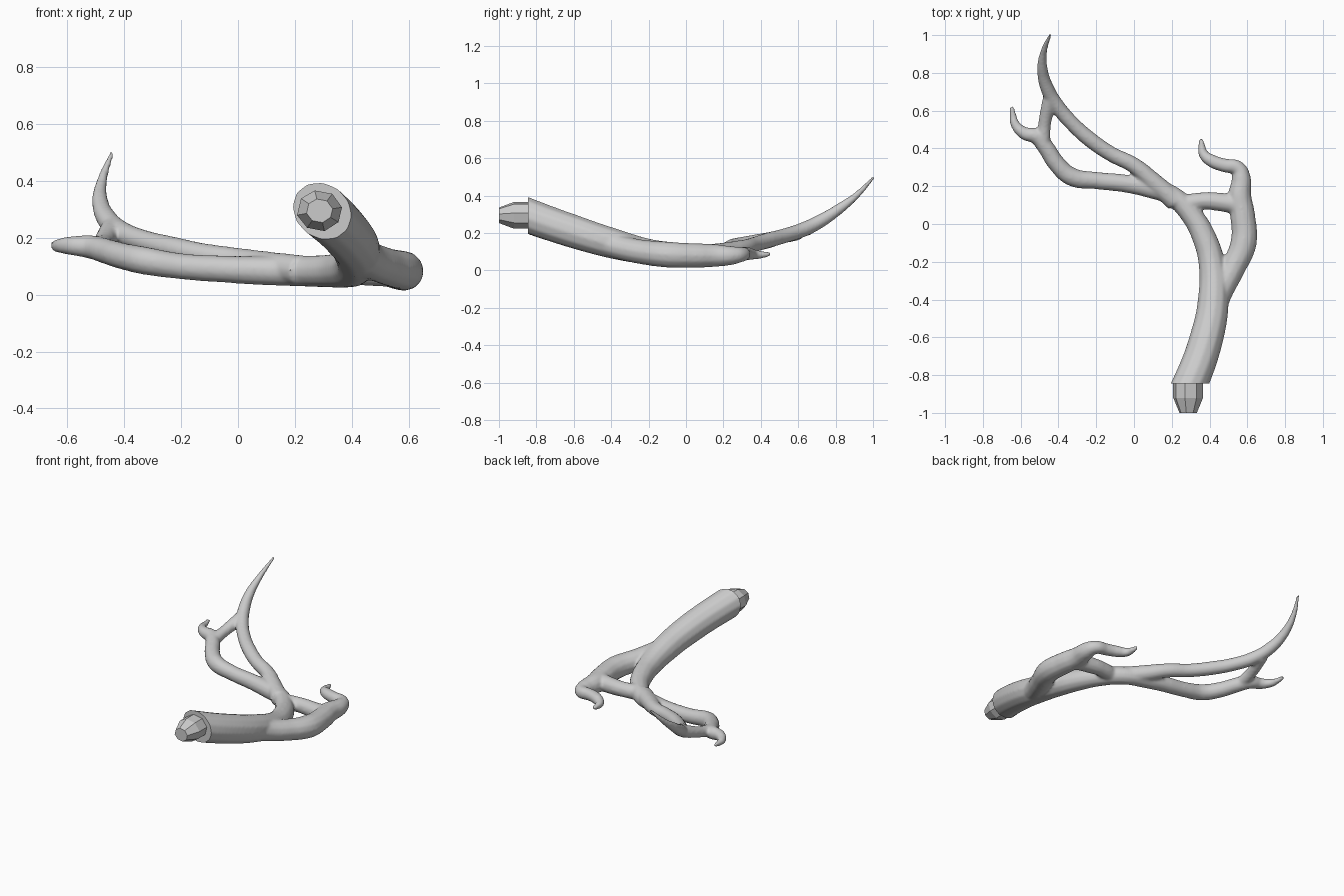
import bpy, bmesh, math
from mathutils import Vector

old = bpy.data.objects.get("Cube")
if old:
    bpy.data.objects.remove(old, do_unlink=True)

grey = bpy.data.materials.new("warm grey")
grey.use_nodes = True
color = (0.6, 0.6, 0.6, 1)
grey.diffuse_color = color
grey.node_tree.nodes["Principled BSDF"].inputs["Base Color"].default_value = color

# Each limb is a path of (x, y, z, radius)
main_beam = [(.215, -1.0, .355, .095), (.295, -.85, .295, .095), (.385, -.6, .208, .09),
             (.42, -.4, .147, .083), (.41, -.2, .1, .07), (.375, -.08, .088, .065),
             (.31, .04, .083, .058), (.2, .15, .083, .054), (.08, .19, .085, .052),
             (-.05, .215, .09, .048), (-.2, .23, .1, .046), (-.33, .25, .12, .05),
             (-.41, .32, .137, .047), (-.47, .41, .155, .045), (-.52, .465, .168, .042),
             (-.58, .48, .172, .035), (-.63, .53, .172, .025), (-.64, .575, .172, .018),
             (-.648, .622, .18, .012)]
side_beam = [(.4, -.55, .18, .06), (.45, -.38, .13, .065), (.52, -.24, .1, .066),
             (.58, -.1, .085, .07), (.575, .05, .08, .066), (.56, .15, .08, .062),
             (.568, .24, .08, .052), (.55, .295, .085, .04), (.48, .31, .09, .037),
             (.41, .335, .09, .035), (.368, .37, .085, .027), (.358, .42, .085, .018),
             (.355, .455, .09, .01)]
bridge = [(.25, .1, .083, .05), (.36, .122, .083, .046), (.47, .115, .08, .05), (.57, .1, .08, .055)]
upper_beam = [(.22, .12, .085, .055), (.1, .225, .103, .05), (0, .31, .122, .043),
              (-.12, .37, .14, .041), (-.23, .445, .163, .042), (-.33, .535, .188, .04),
              (-.41, .63, .22, .04), (-.46, .72, .265, .037), (-.485, .82, .33, .029),
              (-.478, .91, .4, .019), (-.443, 1.005, .5, .009)]
link = [(-.48, .42, .16, .038), (-.473, .53, .185, .034), (-.445, .66, .23, .04)]


def limb(bm, path):
    """Sweep a round tube with changing radius and add it to bm."""
    cu = bpy.data.curves.new("limb", 'CURVE')
    cu.dimensions = '3D'
    cu.bevel_depth = 1
    cu.bevel_resolution = 4
    cu.use_fill_caps = True
    sp = cu.splines.new('BEZIER')
    sp.bezier_points.add(len(path) - 1)
    sp.resolution_u = 6
    for p, (x, y, z, r) in zip(sp.bezier_points, path):
        p.co = (x, y, z)
        p.radius = r
        p.handle_left_type = p.handle_right_type = 'AUTO'
    ob = bpy.data.objects.new("limb", cu)
    bpy.context.collection.objects.link(ob)
    me = evaluated(ob)
    bm.from_mesh(me)
    bpy.data.objects.remove(ob)
    bpy.data.meshes.remove(me)


def evaluated(ob):
    dg = bpy.context.evaluated_depsgraph_get()
    dg.update()
    return bpy.data.meshes.new_from_object(ob.evaluated_get(dg))


def finish(ob, angle):
    ob.data.materials.clear()
    ob.data.materials.append(grey)
    bpy.ops.object.select_all(action='DESELECT')
    ob.select_set(True)
    bpy.context.view_layer.objects.active = ob
    bpy.ops.object.shade_smooth_by_angle(angle=math.radians(angle))


# Branch: merge the limbs and soften the joints
bm = bmesh.new()
for path in (main_beam, side_beam, bridge, upper_beam, link):
    limb(bm, path)
bmesh.ops.remove_doubles(bm, verts=bm.verts, dist=1e-5)
bmesh.ops.recalc_face_normals(bm, faces=bm.faces)
mesh = bpy.data.meshes.new("branch")
bm.to_mesh(mesh)
bm.free()
branch = bpy.data.objects.new("branch", mesh)
bpy.context.collection.objects.link(branch)
rm = branch.modifiers.new("merge", 'REMESH')
rm.mode = 'VOXEL'
rm.voxel_size = .008
sm = branch.modifiers.new("soften", 'SMOOTH')
sm.factor = .5
sm.iterations = 10
mesh = evaluated(branch)
branch.modifiers.clear()

# Flat sawn end
bm = bmesh.new()
bm.from_mesh(mesh)
cut = bmesh.ops.bisect_plane(bm, geom=bm.verts[:] + bm.edges[:] + bm.faces[:],
                             plane_co=(0, -.845, 0), plane_no=(0, -1, 0), clear_outer=True)
rim = [e for e in cut["geom_cut"] if isinstance(e, bmesh.types.BMEdge)]
bmesh.ops.contextual_create(bm, geom=rim)
bmesh.ops.recalc_face_normals(bm, faces=bm.faces)
bm.to_mesh(mesh)
bm.free()
branch.data = mesh
mesh.name = "branch"
finish(branch, 45)

# Faceted mounting peg: a square with clipped corners that narrows at the tip
outline = [(-1, -.45), (-.4, -1), (.45, -1), (1, -.4), (1, .4), (.4, 1), (-.45, 1), (-1, .45)]
bm = bmesh.new()
rings = []
for y, s in ((-.83, .074), (-.92, .074), (-1, .043)):
    turn = math.radians(-12)
    ring = []
    for u, v in outline:
        x = u * math.cos(turn) - v * math.sin(turn)
        z = u * math.sin(turn) + v * math.cos(turn)
        ring.append(bm.verts.new((.287 + s * x, y, .295 + s * z * .9)))
    rings.append(ring)
for a, b in zip(rings, rings[1:]):
    for i in range(8):
        j = (i + 1) % 8
        bm.faces.new((a[i], a[j], b[j], b[i]))
bm.faces.new(rings[0])
bm.faces.new(rings[-1])
bmesh.ops.recalc_face_normals(bm, faces=bm.faces)
mesh = bpy.data.meshes.new("peg")
bm.to_mesh(mesh)
bm.free()
peg = bpy.data.objects.new("peg", mesh)
bpy.context.collection.objects.link(peg)
finish(peg, 15)
